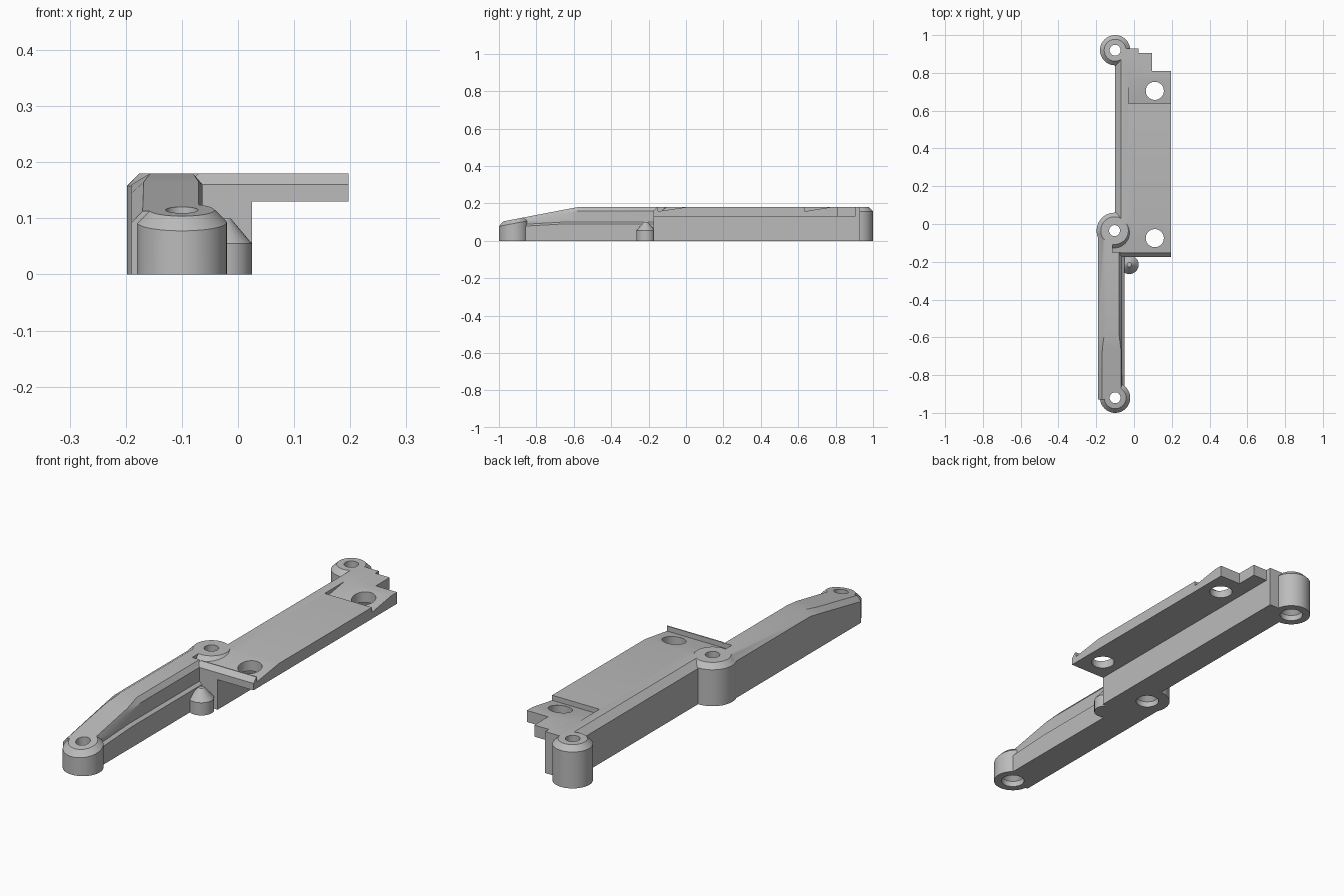
import bpy, bmesh, math

cube = bpy.data.objects.get("Cube")
if cube:
    bpy.data.objects.remove(cube, do_unlink=True)

grey = bpy.data.materials.new("plain grey")
grey.use_nodes = True
grey.diffuse_color = (0.5, 0.5, 0.5, 1)
grey.node_tree.nodes["Principled BSDF"].inputs["Base Color"].default_value = (0.5, 0.5, 0.5, 1)


def loft(name, rings):
    """Closed solid through matching rings of 3D points."""
    bm = bmesh.new()
    loops = [[bm.verts.new(p) for p in ring] for ring in rings]
    n = len(loops[0])
    for a, b in zip(loops, loops[1:]):
        for i in range(n):
            j = (i + 1) % n
            bm.faces.new((a[i], a[j], b[j], b[i]))
    bm.faces.new(loops[0][::-1])
    bm.faces.new(loops[-1])
    bmesh.ops.recalc_face_normals(bm, faces=bm.faces)
    mesh = bpy.data.meshes.new(name)
    bm.to_mesh(mesh)
    bm.free()
    mesh.materials.append(grey)
    obj = bpy.data.objects.new(name, mesh)
    bpy.context.collection.objects.link(obj)
    return obj


def prism_y(name, xz, y0, y1):
    return loft(name, [[(x, y, z) for x, z in xz] for y in (y0, y1)])


def prism_x(name, yz, x0, x1):
    return loft(name, [[(x, y, z) for y, z in yz] for x in (x0, x1)])


def turned(name, x, y, profile, tilt=0, sides=48):
    """Round part from (radius, height) pairs; tilt slopes the upper rings in y."""
    rings = []
    for r, z in profile:
        ring = []
        for i in range(sides):
            a = math.tau * i / sides
            dy = r * math.sin(a)
            ring.append((x + r * math.cos(a), y + dy, z + (tilt * dy if z > 0.05 else 0)))
        rings.append(ring)
    return loft(name, rings)


helpers = []


def combine(target, part, operation):
    mod = target.modifiers.new(part.name, 'BOOLEAN')
    mod.operation = operation
    mod.solver = 'EXACT'
    mod.object = part
    part.hide_render = True
    helpers.append(part)


# Main rail with a sloped outer shoulder
body = prism_y("bracket_body", [(-0.10, 0), (-0.10, 0.155), (-0.07, 0.18), (0.025, 0.18), (0.025, 0)], -0.175, 0.93)

# Stepped mounting plate
outline = [(0, -0.175), (0.197, -0.175), (0.197, 0.81), (0.095, 0.81), (0.095, 0.905), (0, 0.905)]
combine(body, loft("mounting_plate", [[(x, y, z) for x, y in outline] for z in (0.13, 0.18)]), 'UNION')

# Sloped front edge of the plate
combine(body, prism_x("front_edge_cut", [(-0.19, 0.145), (-0.135, 0.2), (-0.19, 0.2)], -0.3, 0.3), 'DIFFERENCE')


# Front arm: tapering section with a low ledge on the plate side
def arm_section(y, top, shoulder, ledge, left, right):
    xz = [(-0.19, 0), (-0.19, shoulder), (left, top), (right, top), (-0.063, shoulder),
          (-0.063, ledge), (-0.05, ledge - 0.01), (-0.05, 0)]
    return [(x, y, z) for x, z in xz]


combine(body, loft("front_arm", [
    arm_section(-0.93, 0.113, 0.092, 0.085, -0.17, -0.07),
    arm_section(-0.66, 0.165, 0.145, 0.1, -0.168, -0.07),
    arm_section(-0.58, 0.18, 0.16, 0.1, -0.157, -0.08),
    arm_section(-0.06, 0.18, 0.16, 0.1, -0.157, -0.08)]), 'UNION')

# Small pointed boss in the inner corner
combine(body, turned("corner_boss", -0.025, -0.215, [(0.05, 0), (0.05, 0.055), (0.012, 0.1)], sides=24), 'UNION')

# Ramped recesses around the plate holes
for name, y, length, x in (("front_recess", -0.15, 0.15, -0.115), ("back_recess", 0.637, 0.135, -0.03)):
    wedge = [(y, 0.158), (y + length, 0.18), (y + length, 0.22), (y, 0.22)]
    combine(body, prism_x(name, wedge, x, 0.3), 'DIFFERENCE')

# Screw posts with chamfered rims; the front one follows the arm's slope
posts = (("front_post", -0.10, -0.92, 0.08, 0.115, 0.19),
         ("middle_post", -0.103, -0.035, 0.095, 0.18, 0),
         ("back_post", -0.10, 0.92, 0.08, 0.18, 0))
for name, x, y, r, h, tilt in posts:
    combine(body, turned(name, x, y, [(r, 0), (r, h - 0.022), (r - 0.022, h)], tilt), 'UNION')

# Screw holes, widened underneath
for name, x, y, r, h, tilt in posts:
    bore = [(0.048, -0.05), (0.048, 0.025), (0.029, 0.045), (0.029, 0.25)]
    combine(body, turned(name + "_hole", x, y, bore, sides=32), 'DIFFERENCE')

# Plate holes
for name, y in (("front_plate_hole", -0.075), ("back_plate_hole", 0.705)):
    combine(body, turned(name, 0.11, y, [(0.048, 0.1), (0.048, 0.25)], sides=32), 'DIFFERENCE')

# Bake the solid and drop the helpers
bpy.context.view_layer.update()
solid = bpy.data.meshes.new_from_object(body.evaluated_get(bpy.context.evaluated_depsgraph_get()))
body.modifiers.clear()
body.data = solid
solid.materials.clear()
solid.materials.append(grey)
for poly in solid.polygons:
    poly.material_index = 0
for part in helpers:
    bpy.data.objects.remove(part, do_unlink=True)

bpy.ops.object.select_all(action='DESELECT')
body.select_set(True)
bpy.context.view_layer.objects.active = body
bpy.ops.object.shade_smooth_by_angle(angle=math.radians(25))
